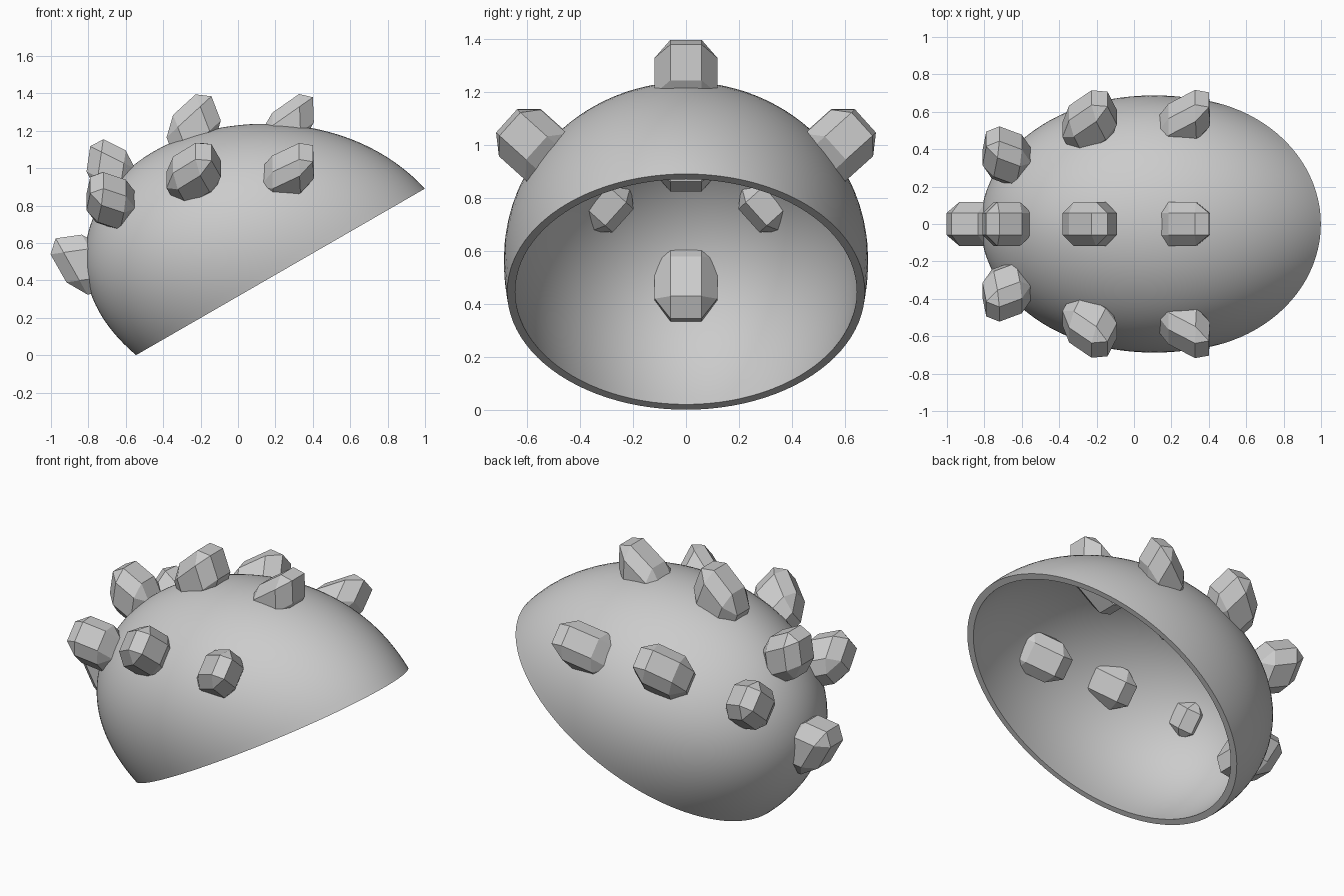
import bpy, bmesh
from math import sin, cos, pi, radians
from mathutils import Vector, Matrix

if "Cube" in bpy.data.objects:
    bpy.data.objects.remove(bpy.data.objects["Cube"])

grey = bpy.data.materials.new("plain grey")
grey.use_nodes = True
colour = (0.6, 0.6, 0.6, 1)
grey.diffuse_color = colour
grey.node_tree.nodes["Principled BSDF"].inputs["Base Color"].default_value = colour


def finish(bm, name):
    bmesh.ops.recalc_face_normals(bm, faces=bm.faces)
    mesh = bpy.data.meshes.new(name)
    bm.to_mesh(mesh)
    bm.free()
    mesh.materials.append(grey)
    obj = bpy.data.objects.new(name, mesh)
    bpy.context.collection.objects.link(obj)
    return obj


# Tilted dome shell: rim centre, half length of the rim, crown direction
CENTRE = Vector((0.227, 0, 0.446))
RIM = Vector((0.772, 0, 0.445))
CROWN = Vector((-0.676, 0, 0.645))
HALF_WIDTH, SEGMENTS, RINGS = 0.675, 96, 32


def dome_point(angle, rise, scale):
    bulge = sin(rise) * cos(rise) ** 2
    side = Vector((0, HALF_WIDTH * (cos(rise) + 0.2 * bulge) * sin(angle), 0))
    length = RIM * (cos(rise) + 0.07 * bulge) * cos(angle)
    return CENTRE + scale * (length + side + CROWN * sin(rise))


bm = bmesh.new()
rims = []
for scale in (1, 0.955):
    rings = [[bm.verts.new(dome_point(2 * pi * i / SEGMENTS, pi / 2 * j / RINGS, scale))
              for i in range(SEGMENTS)] for j in range(RINGS)]
    crown = bm.verts.new(dome_point(0, pi / 2, scale))
    for low, high in zip(rings, rings[1:]):
        for i in range(SEGMENTS):
            bm.faces.new((low[i - 1], low[i], high[i], high[i - 1]))
    for i in range(SEGMENTS):
        bm.faces.new((rings[-1][i - 1], rings[-1][i], crown))
    rims.append(rings[0])
outer, inner = rims
for i in range(SEGMENTS):
    bm.faces.new((outer[i], outer[i - 1], inner[i - 1], inner[i]))
shell = finish(bm, "dome_shell")
bpy.context.view_layer.objects.active = shell
shell.select_set(True)
bpy.ops.object.shade_smooth_by_angle(angle=radians(35))
shell.select_set(False)


# Studs: chamfered blocks, skewed along the shell, poking through it
def stud(name, centre, along, up, roll):
    bm = bmesh.new()
    bmesh.ops.create_cube(bm, size=2)
    bmesh.ops.bevel(bm, geom=bm.edges[:], offset=0.5, segments=1, affect='EDGES')
    skew = Matrix(((along[0], 0, up[0]), (0, 0.118, 0), (along[1], 0, up[1])))
    turn = Matrix.Rotation(radians(roll), 3, 'X')
    for v in bm.verts:
        v.co = Vector(centre) + turn @ (skew @ v.co)
    finish(bm, name)


# Rows: x, middle height, side offset, side height, skew directions
rows = {
    "front": (0.26, 1.212, 0.54, 0.967, (0.143, 0.1), (-0.005, 0.135)),
    "middle": (-0.237, 1.21, 0.538, 0.968, (0.12, 0.11), (-0.05, 0.13)),
    "rear": (-0.68, 0.99, 0.36, 0.825, (0.02, 0.135), (-0.12, 0.06)),
}
for row, (x, top, offset, height, along, up) in rows.items():
    stud(row + "_top_stud", (x, 0, top), along, up, 0)
    for side, sign in (("left", 1), ("right", -1)):
        stud(f"{row}_{side}_stud", (x, sign * offset, height), along, up, -48 * sign)
stud("tail_stud", (-0.82, 0, 0.485), (-0.085, 0.15), (-0.14, -0.02), 0)
